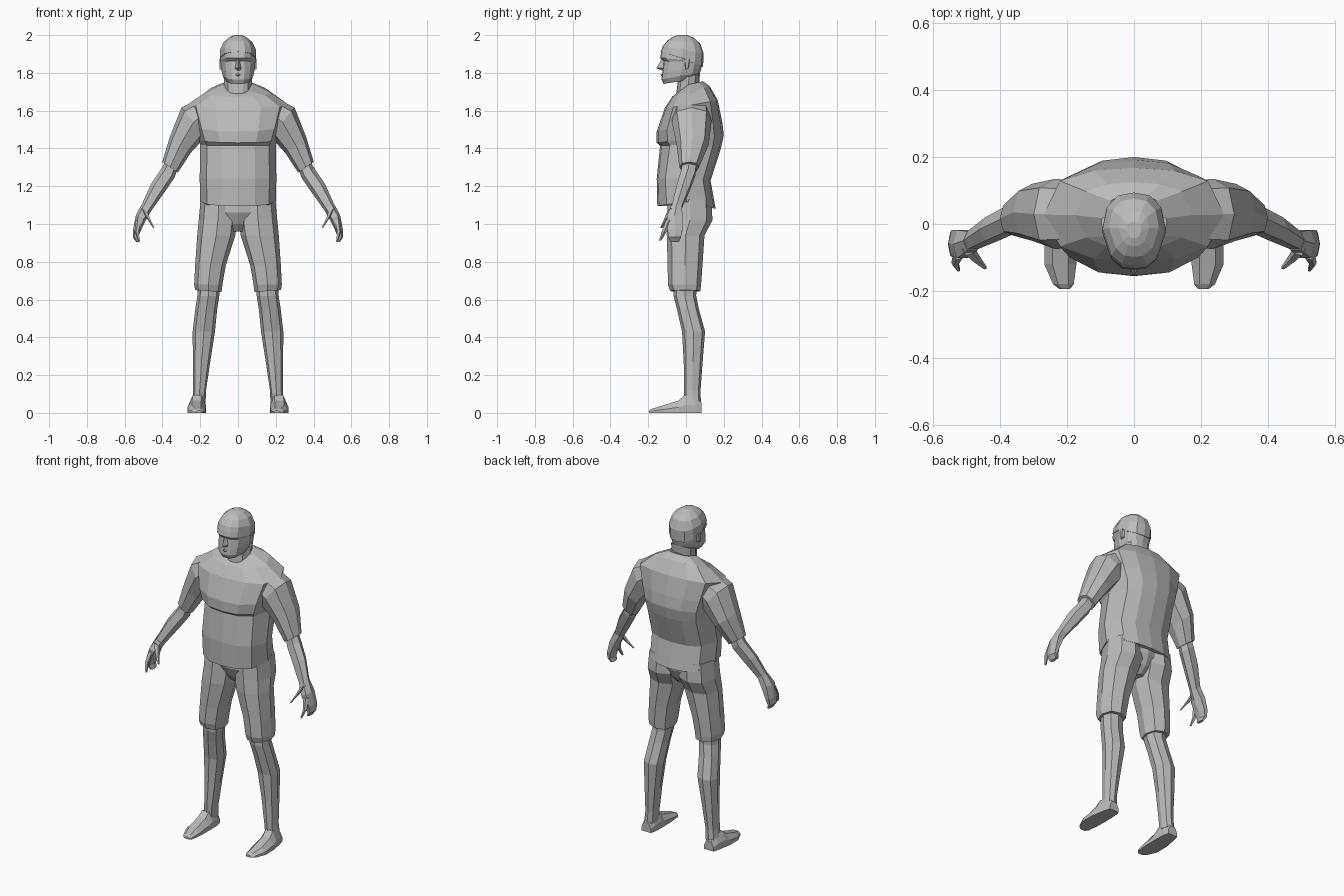
import bpy, bmesh, math
from mathutils import Vector

grey = bpy.data.materials.new("plain_grey")
grey.diffuse_color = (0.5, 0.5, 0.5, 1)

# Half outline of torso and head cross-sections: (x share, y share)
BODY = [(0, -1), (.45, -.94), (.82, -.68), (1, 0), (.82, .72), (.45, .94), (0, 1)]
HEAD = [(0, -1), (.38, -.96), (.72, -.72), (1, 0), (.86, .6), (.5, .92), (0, 1)]


def loft(name, rings, side=1):
    """Skin a list of equal-length point rings and cap both ends."""
    bm = bmesh.new()
    rows = [[bm.verts.new((p[0] * side, p[1], p[2])) for p in r] for r in rings]
    n = len(rows[0])
    for a, b in zip(rows, rows[1:]):
        for i in range(n):
            j = (i + 1) % n
            bm.faces.new((a[i], a[j], b[j], b[i]))
    bm.faces.new(rows[0][::-1])
    bm.faces.new(rows[-1])
    bmesh.ops.recalc_face_normals(bm, faces=bm.faces[:])
    me = bpy.data.meshes.new(name)
    bm.to_mesh(me)
    bm.free()
    me.materials.append(grey)
    ob = bpy.data.objects.new(name, me)
    bpy.context.collection.objects.link(ob)
    return ob


def pair(name, rings):
    for label, s in (("left_", 1), ("right_", -1)):
        loft(label + name, rings, s)


def slab(profile, zf, zs, zb, hw, yf, yb):
    """Symmetric ring whose height runs from front to side to back."""
    mid, half = (yf + yb) / 2, (yb - yf) / 2
    pts = []
    for x, y in profile:
        z = zs + (zf - zs) * -y if y < 0 else zs + (zb - zs) * y
        pts.append((x * hw, mid + y * half, z))
    return pts + [(-x, y, z) for x, y, z in pts[-2:0:-1]]


def tube(sections, n=8, power=.85):
    """Rings from (x, y, z, half width, half depth, tilt in degrees)."""
    rings = []
    for cx, cy, cz, a, b, tilt in sections:
        t = math.radians(tilt)
        ring = []
        for i in range(n):
            w = 2 * math.pi * i / n
            c, s = (math.copysign(abs(f) ** power, f) for f in (math.cos(w), math.sin(w)))
            ring.append((cx + a * c * math.cos(t), cy + b * s, cz + a * c * math.sin(t)))
        rings.append(ring)
    return rings


# Shirt body, with a step under the chest and a sloping collar
loft("shirt", [slab(BODY, *r) for r in (
    (1.095, 1.12, 1.08, .200, -.152, .157),
    (1.24, 1.24, 1.23, .203, -.155, .130),
    (1.415, 1.42, 1.40, .200, -.137, .185),
    (1.43, 1.45, 1.47, .212, -.156, .200),
    (1.49, 1.53, 1.54, .235, -.155, .192),
    (1.615, 1.63, 1.655, .270, -.112, .168),
    (1.675, 1.695, 1.73, .175, -.072, .125),
    (1.685, 1.74, 1.755, .085, -.058, .090))])

# Sleeves, bare forearms and hands
pair("sleeve", tube([
    (.18, .03, 1.58, .085, .10, 65),
    (.235, .03, 1.54, .100, .105, 50),
    (.305, .035, 1.42, .070, .085, 38),
    (.36, .017, 1.30, .050, .052, 35)]))
pair("forearm", tube([
    (.345, .02, 1.33, .036, .040, 35),
    (.37, .012, 1.27, .042, .043, 35),
    (.425, -.015, 1.19, .042, .040, 33),
    (.485, -.05, 1.085, .030, .030, 28)], 6))
pair("hand", tube([
    (.483, -.05, 1.09, .031, .032, 28),
    (.513, -.06, 1.035, .030, .047, 22),
    (.534, -.058, .97, .021, .045, 5),
    (.542, -.06, .93, .014, .038, 0),
    (.530, -.06, .905, .009, .026, 0)], 6))
pair("thumb", tube([
    (.495, -.075, 1.075, .020, .020, 25),
    (.475, -.10, 1.03, .014, .014, 25),
    (.446, -.13, .98, .006, .006, 25)], 5))
pair("finger", tube([
    (.525, -.09, 1.02, .016, .018, 0),
    (.535, -.115, .96, .011, .014, 0),
    (.524, -.137, .912, .005, .006, 0)], 5))

# Shorts: hips plus two wide legs
loft("shorts_hips", tube([
    (0, .015, 1.15, .185, .110, 0),
    (0, .015, 1.06, .190, .112, 0),
    (0, .015, 1.00, .110, .085, 0),
    (0, .010, .96, .030, .050, 0)]))
pair("shorts_leg", tube([
    (.100, .020, 1.13, .098, .115, 0),
    (.106, .020, 1.02, .102, .120, 0),
    (.115, -.002, .94, .101, .100, 0),
    (.146, -.005, .78, .081, .092, 0),
    (.157, -.008, .68, .075, .088, 0),
    (.157, -.004, .645, .070, .080, 4)]))

# Shins and calves
pair("lower_leg", tube([
    (.153, -.005, .70, .058, .062, 0),
    (.157, -.006, .62, .058, .060, 0),
    (.168, .010, .55, .058, .058, 0),
    (.181, .040, .43, .059, .061, 0),
    (.193, .038, .27, .046, .050, 0),
    (.203, .033, .12, .034, .044, 0),
    (.208, .036, .05, .036, .043, 0)]))


def foot_ring(y, xi, xo, top):
    inset = (xo - xi) * .25
    return [(xi, y, 0), (xo, y, 0), (xo, y, top * .45), (xo - inset, y, top),
            (xi + inset, y, top), (xi, y, top * .45)]


# Feet, heel to toe
pair("foot", [foot_ring(*r) for r in (
    (.082, .180, .242, .055), (.05, .172, .252, .085), (-.005, .170, .262, .095),
    (-.04, .170, .268, .065), (-.12, .172, .268, .040), (-.18, .180, .242, .022),
    (-.195, .192, .222, .012))])

# Neck and head
loft("neck", [slab(HEAD, *r) for r in (
    (1.65, 1.68, 1.70, .074, -.055, .078),
    (1.70, 1.72, 1.74, .072, -.050, .070),
    (1.78, 1.78, 1.80, .076, -.040, .074))])
loft("head", [slab(HEAD, *r) for r in (
    (1.742, 1.755, 1.78, .062, -.118, .055),
    (1.765, 1.785, 1.80, .082, -.130, .074),
    (1.80, 1.82, 1.82, .088, -.126, .080),
    (1.862, 1.86, 1.86, .092, -.118, .090),
    (1.880, 1.87, 1.87, .094, -.137, .092),
    (1.912, 1.905, 1.90, .092, -.130, .092))])
# Close-cropped hair stands slightly proud of the forehead
loft("hair", [slab(HEAD, *r) for r in (
    (1.912, 1.88, 1.83, .096, -.134, .090),
    (1.940, 1.925, 1.90, .094, -.124, .094),
    (1.972, 1.965, 1.955, .075, -.098, .076),
    (1.992, 1.988, 1.985, .045, -.066, .042),
    (2.0, 2.0, 2.0, .022, -.042, .008))])

# Nose: a wedge widening downward
loft("nose", [[(-w, -.112, z), (0, y, z), (w, -.112, z)] for w, y, z in (
    (.010, -.128, 1.878), (.014, -.142, 1.85), (.022, -.157, 1.825), (.018, -.126, 1.812))])
# Lips
loft("lips", [[(-w, -.105, z), (0, y, z), (w, -.105, z)] for w, y, z in (
    (.03, -.126, 1.80), (.045, -.135, 1.79), (.03, -.126, 1.778))])
# Ears
pair("ear", [[(x, -.010 + d, 1.875), (x, .022 - d, 1.872), (x, .014 - d, 1.825), (x, -.004 + d, 1.818)]
             for x, d in ((.080, 0), (.097, .004))])
